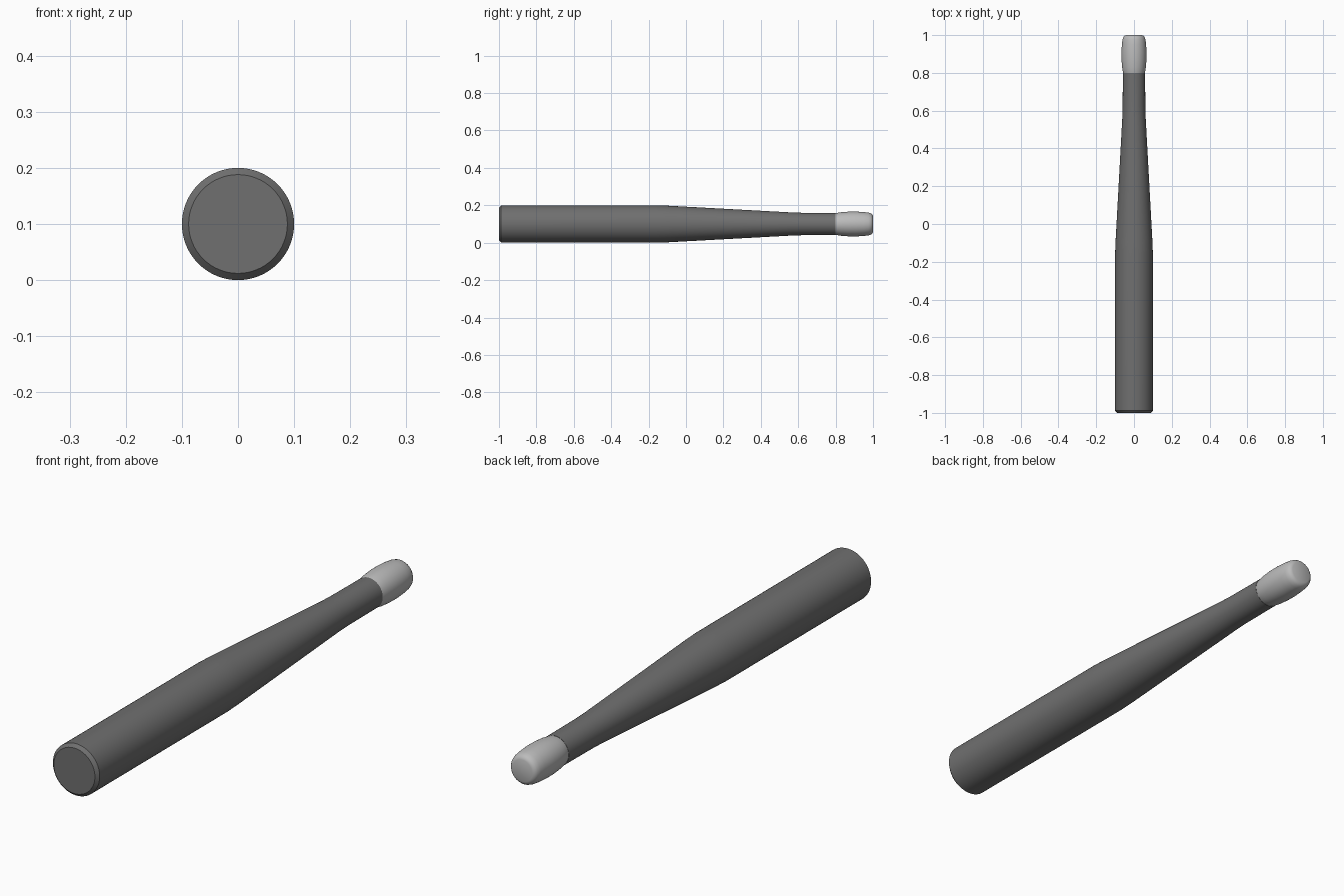
import bpy, bmesh, math

if "Cube" in bpy.data.objects:
    bpy.data.objects.remove(bpy.data.objects["Cube"])


def lathe(name, profile, grey, segments=64):
    """Spin a (y, radius) profile around the long axis, capping both ends."""
    bm = bmesh.new()
    rings = []
    for y, r in profile:
        angles = [2 * math.pi * i / segments for i in range(segments)]
        rings.append([bm.verts.new((r * math.cos(a), y, 0.1 + r * math.sin(a))) for a in angles])
    for a, b in zip(rings, rings[1:]):
        for i in range(segments):
            j = (i + 1) % segments
            bm.faces.new((a[i], a[j], b[j], b[i]))
    bm.faces.new(rings[0])
    bm.faces.new(rings[-1])
    bmesh.ops.recalc_face_normals(bm, faces=bm.faces)
    mesh = bpy.data.meshes.new(name)
    bm.to_mesh(mesh)
    bm.free()
    obj = bpy.data.objects.new(name, mesh)
    bpy.context.collection.objects.link(obj)
    mat = bpy.data.materials.new(name + "_grey")
    mat.diffuse_color = (grey, grey, grey, 1)
    mat.use_nodes = True
    mat.node_tree.nodes["Principled BSDF"].inputs["Base Color"].default_value = mat.diffuse_color
    mesh.materials.append(mat)
    bpy.ops.object.select_all(action='DESELECT')
    obj.select_set(True)
    bpy.context.view_layer.objects.active = obj
    bpy.ops.object.shade_smooth_by_angle(angle=math.radians(30))
    return obj


# Tapered handle: chamfered butt, straight grip, long taper, slim neck
lathe("handle", [(-1, 0.088), (-0.988, 0.1), (-0.16, 0.1), (-0.1, 0.098),
                 (0.56, 0.062), (0.62, 0.06), (0.80, 0.059)], 0.16)

# Bulging tip with a rounded end
lathe("tip", [(0.79, 0.055), (0.80, 0.058), (0.83, 0.063), (0.87, 0.066), (0.91, 0.0665),
              (0.95, 0.064), (0.975, 0.061), (0.988, 0.057), (0.996, 0.051),
              (1.0, 0.042)], 0.5)
